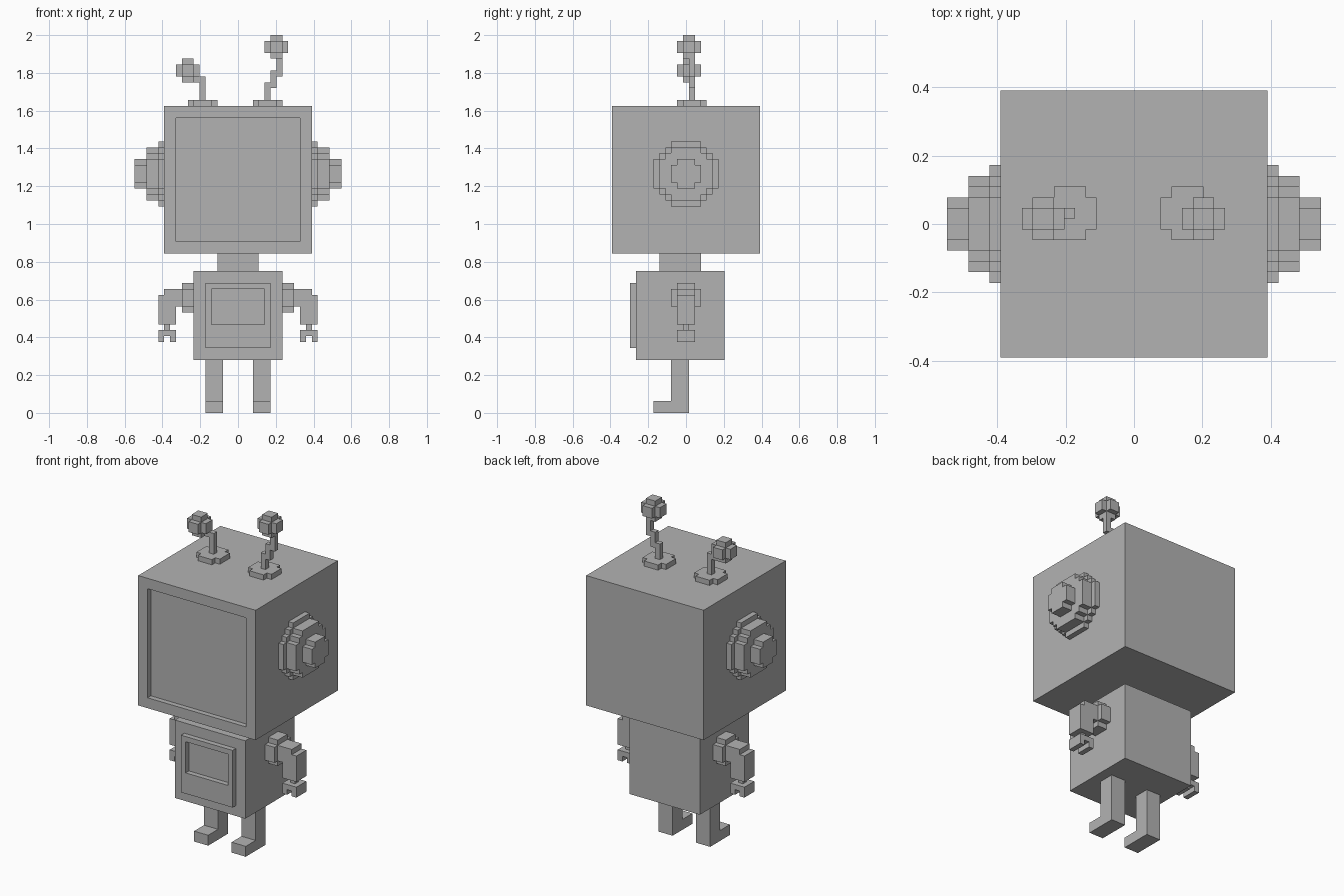
import bpy
import bmesh
from mathutils import Vector

U = 1 / 32  # one block of the grid; all sizes below are in blocks

if "Cube" in bpy.data.objects:
    bpy.data.objects.remove(bpy.data.objects["Cube"], do_unlink=True)

grey = bpy.data.materials.new("plain_grey")
grey.use_nodes = True
grey.diffuse_color = (0.45, 0.45, 0.45, 1)
grey.node_tree.nodes["Principled BSDF"].inputs["Base Color"].default_value = grey.diffuse_color


def finish(name, bm):
    bmesh.ops.recalc_face_normals(bm, faces=bm.faces)
    bmesh.ops.scale(bm, vec=(U, U, U), verts=bm.verts)
    mesh = bpy.data.meshes.new(name)
    bm.to_mesh(mesh)
    bm.free()
    mesh.materials.append(grey)
    obj = bpy.data.objects.new(name, mesh)
    bpy.context.scene.collection.objects.link(obj)


def add_prism(bm, outline, axis, lo, hi):
    """Extrude a flat outline along an axis; outline holds the other two coordinates in order."""
    def place(point, depth):
        co = list(point)
        co.insert("xyz".index(axis), depth)
        return co
    face = bm.faces.new([bm.verts.new(place(p, lo)) for p in outline])
    new = bmesh.ops.extrude_face_region(bm, geom=[face])["geom"]
    verts = [v for v in new if isinstance(v, bmesh.types.BMVert)]
    bmesh.ops.translate(bm, vec=place((0, 0), hi - lo), verts=verts)


def add_box(bm, x, y, z):
    add_prism(bm, [(x[0], y[0]), (x[1], y[0]), (x[1], y[1]), (x[0], y[1])], "z", *z)


def prism(name, outline, axis, lo, hi):
    bm = bmesh.new()
    add_prism(bm, outline, axis, lo, hi)
    finish(name, bm)


def box(name, x, y, z):
    bm = bmesh.new()
    add_box(bm, x, y, z)
    finish(name, bm)


def screen_box(name, x, y, z, margin, chin=0):
    """Box whose front has a screen sunk one block deep, with a taller lower border if wanted."""
    bm = bmesh.new()
    add_box(bm, x, y, z)
    bmesh.ops.recalc_face_normals(bm, faces=bm.faces)
    front = min(bm.faces, key=lambda f: f.calc_center_median().y)
    bmesh.ops.inset_individual(bm, faces=[front], thickness=margin, use_even_offset=True)
    low = min(v.co.z for v in front.verts)
    for v in front.verts:
        if v.co.z < low + 0.1:
            v.co.z += chin
    screen = bmesh.ops.extrude_discrete_faces(bm, faces=[front])["faces"][0]
    bmesh.ops.translate(bm, vec=Vector((0, 1, 0)), verts=screen.verts)
    finish(name, bm)


def round_outline(center, diameter):
    """Stepped circle: ends step in by one block per row down to the flat tips."""
    r = diameter / 2
    steps = {11: 3, 9: 2, 5: 1}[diameter]
    quarter = []
    for i in range(steps + 1):
        a, b = r - i, r - steps + i
        if i:
            quarter.append((a, b - 1))
        quarter.append((a, b))
    quarter = quarter
    pts = list(quarter)
    pts += [(-a, b) for a, b in reversed(quarter)]
    pts += [(-a, -b) for a, b in quarter]
    pts += [(a, -b) for a, b in reversed(quarter)]
    return [(center[0] + a, center[1] + b) for a, b in pts]


# Head, neck, body and chest panel
screen_box("head", (-12.5, 12.5), (-12.5, 12.5), (27, 52), 2)
box("neck", (-3.5, 3.5), (-4.5, 2.5), (24, 27))
box("body", (-7.5, 7.5), (-8.5, 6.5), (9, 24))
screen_box("chest_panel", (-5.5, 5.5), (-9.5, -7.5), (11, 22), 1, chin=3)

# Paired parts
for side, s in (("left", 1), ("right", -1)):
    # Ear made of three shrinking discs
    for part, size, lo, hi in (("base", 11, 12.5, 13.5), ("ring", 9, 13.5, 15.5), ("cap", 5, 15.5, 17.5)):
        prism(f"{side}_ear_{part}", round_outline((0, 40.5), size), "x", s * lo, s * hi)
    # Shoulder, bent arm and gripper hand
    prism(f"{side}_shoulder", round_outline((0, 19.5), 5), "x", s * 7.5, s * 9.5)
    arm = [(9.5, 18), (10.5, 18), (10.5, 15), (13.5, 15), (13.5, 20), (12.5, 20), (12.5, 21), (9.5, 21)]
    prism(f"{side}_arm", [(s * x, z) for x, z in arm], "y", -1.5, 1.5)
    box(f"{side}_wrist", (s * 11.5, s * 12.5), (-0.5, 0.5), (14, 15))
    hand = [(10.5, 12), (11.5, 12), (11.5, 13), (12.5, 13), (12.5, 12), (13.5, 12), (13.5, 14), (10.5, 14)]
    prism(f"{side}_hand", [(s * x, z) for x, z in hand], "y", -1.5, 1.5)
    # Leg with a forward foot
    leg = [(-5.5, 0), (0.5, 0), (0.5, 9), (-2.5, 9), (-2.5, 2), (-5.5, 2)]
    prism(f"{side}_leg", leg, "x", s * 2.5, s * 5.5)

# Antennas: base, crooked stem and knob
stems = {
    "left": [(4.5, 53), (5.5, 53), (5.5, 55), (6.5, 55), (6.5, 57), (7.5, 57),
             (7.5, 60), (6.5, 60), (6.5, 58), (5.5, 58), (5.5, 56), (4.5, 56)],
    "right": [(-6.5, 53), (-5.5, 53), (-5.5, 57), (-7.5, 57), (-7.5, 56), (-6.5, 56)],
}
for side, base_x, knob in (("left", 5, (6.5, 0.5, 62)), ("right", -6, (-8.5, 0.5, 58))):
    prism(f"{side}_antenna_base", round_outline((base_x, 1), 5), "z", 52, 53)
    prism(f"{side}_antenna_stem", stems[side], "y", 0.5, 1.5)
    bm = bmesh.new()
    for long_axis in range(3):
        add_box(bm, *[(c - h, c + h) for c, h in
                      ((c, 2 if i == long_axis else 1) for i, c in enumerate(knob))])
    finish(f"{side}_antenna_knob", bm)
